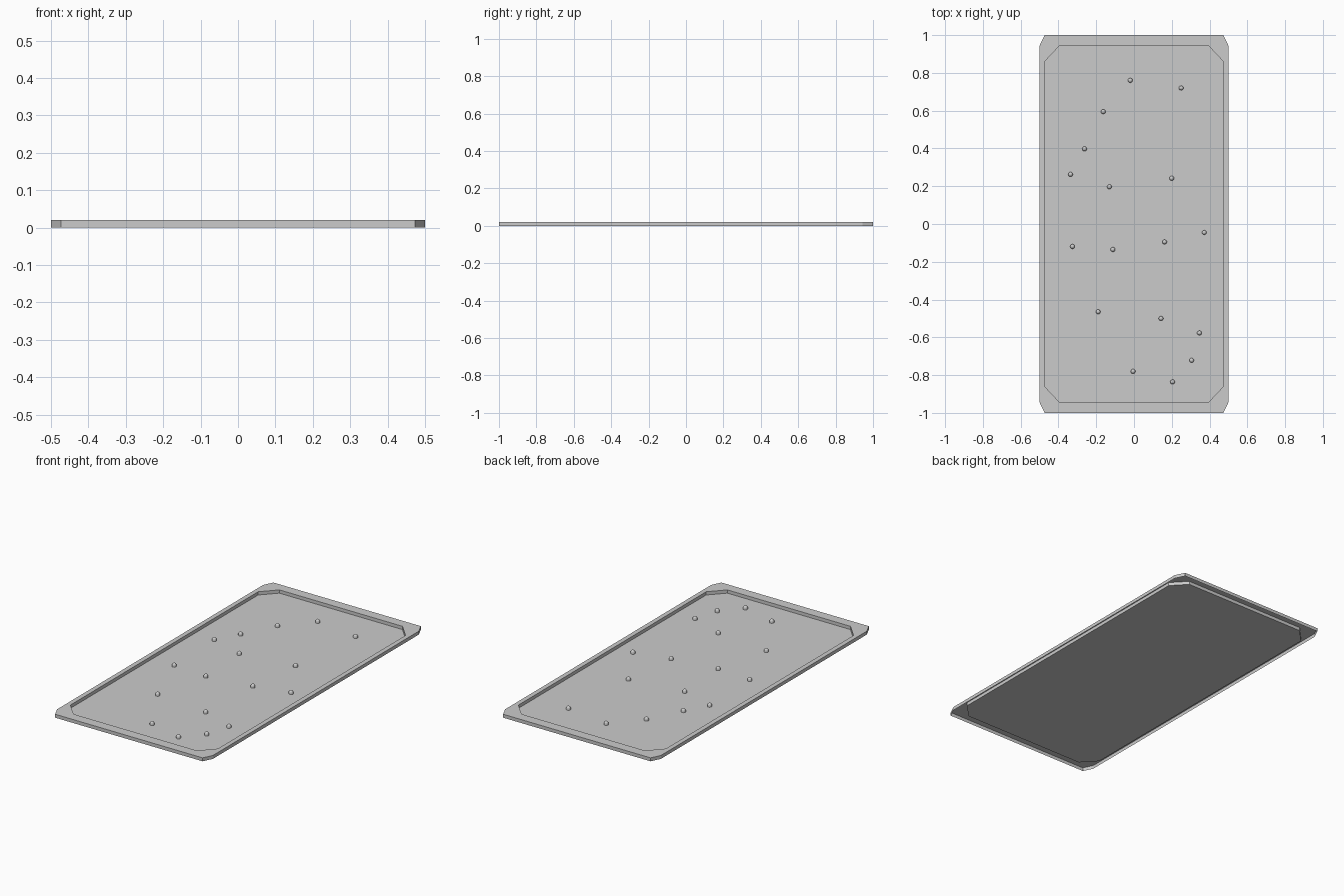
import bpy, bmesh, math

if "Cube" in bpy.data.objects:
    bpy.data.objects.remove(bpy.data.objects["Cube"])

TOP = 0.02


def octagon(bm, x, y, cut_x, cut_y, z):
    """Ring of a rectangle with clipped corners."""
    pts = [(x, -y + cut_y), (x, y - cut_y), (x - cut_x, y), (-x + cut_x, y),
           (-x, y - cut_y), (-x, -y + cut_y), (-x + cut_x, -y), (x - cut_x, -y)]
    return [bm.verts.new((px, py, z)) for px, py in pts]


def bridge(bm, a, b):
    n = len(a)
    for i in range(n):
        j = (i + 1) % n
        bm.faces.new((a[i], a[j], b[j], b[i]))


def finish(bm, name):
    me = bpy.data.meshes.new(name)
    bm.to_mesh(me)
    bm.free()
    ob = bpy.data.objects.new(name, me)
    bpy.context.collection.objects.link(ob)
    return ob


# Pressed sheet tray: outer skirt, flat rim, inner wall, sunken floor
bm = bmesh.new()
rings = [octagon(bm, 0.5, 1.0, 0.027, 0.056, 0),
         octagon(bm, 0.5, 1.0, 0.027, 0.056, TOP),
         octagon(bm, 0.473, 0.943, 0.078, 0.083, TOP),
         octagon(bm, 0.473, 0.943, 0.078, 0.083, 0.001)]
for a, b in zip(rings, rings[1:]):
    bridge(bm, a, b)
bm.faces.new(rings[-1])
finish(bm, "tray")

# Small rounded studs scattered on the floor
spots = [(-.02, .76), (.25, .72), (-.163, .595), (-.262, .398), (-.336, .263),
         (-.13, .197), (.2, .242), (-.326, -.119), (-.112, -.135), (.162, -.095),
         (.372, -.045), (-.19, -.465), (.143, -.5), (.346, -.577),
         (.305, -.722), (-.005, -.78), (.204, -.836)]
profile = [(.0125, .001), (.0125, .011), (.010, .0165), (.005, .0205)]
SIDES = 12

bm = bmesh.new()
for cx, cy in spots:
    loops = []
    for r, z in profile:
        loops.append([bm.verts.new((cx + r * math.cos(math.tau * i / SIDES),
                                    cy + r * math.sin(math.tau * i / SIDES), z))
                      for i in range(SIDES)])
    for a, b in zip(loops, loops[1:]):
        bridge(bm, a, b)
    bm.faces.new(loops[-1])
studs = finish(bm, "floor_studs")
for p in studs.data.polygons:
    p.use_smooth = True
